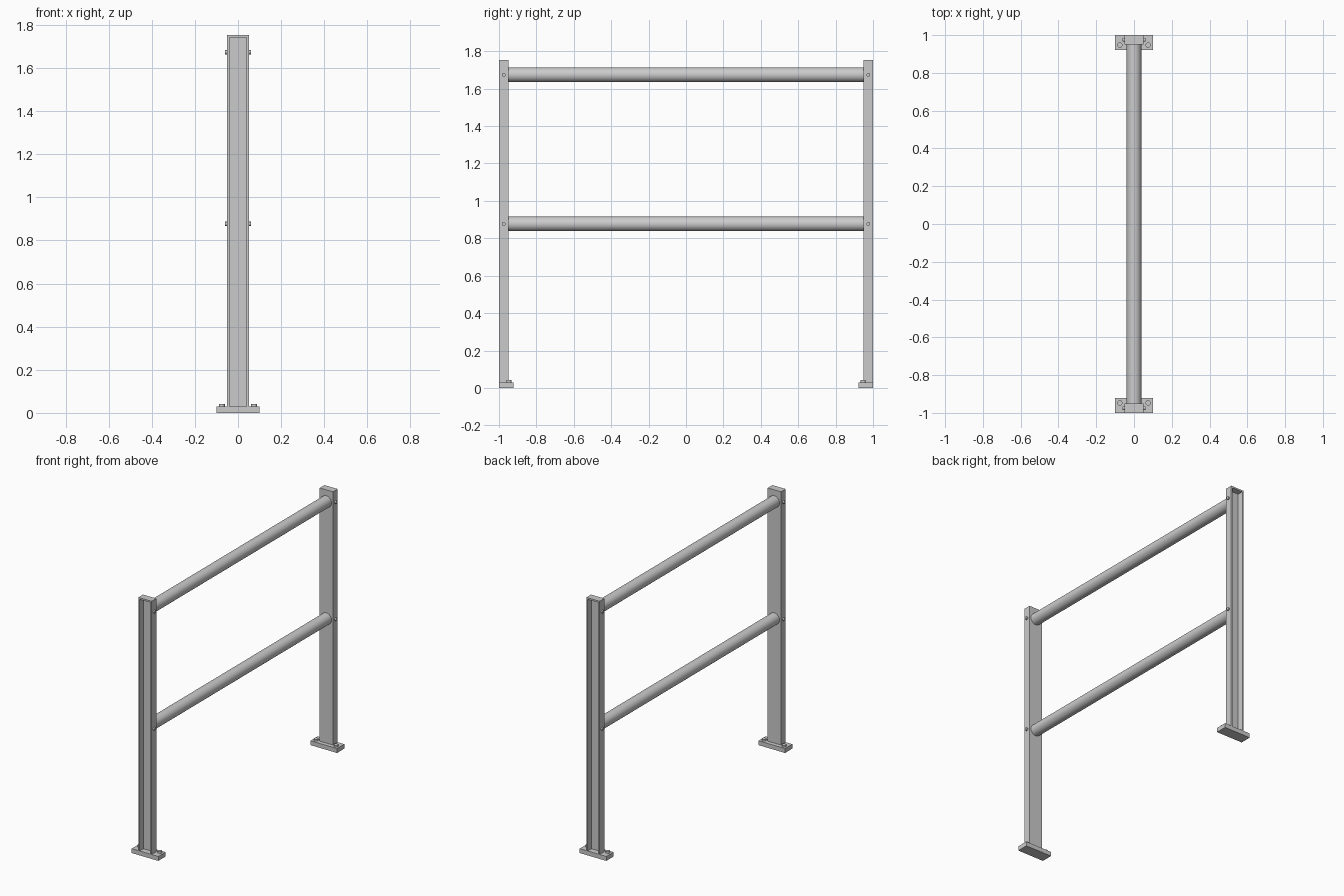
import bpy, bmesh, math
from mathutils import Matrix, Vector

if "Cube" in bpy.data.objects:
    bpy.data.objects.remove(bpy.data.objects["Cube"])


def finish(name, bm, smooth=False):
    bmesh.ops.recalc_face_normals(bm, faces=bm.faces[:])
    mesh = bpy.data.meshes.new(name)
    bm.to_mesh(mesh)
    bm.free()
    ob = bpy.data.objects.new(name, mesh)
    bpy.context.collection.objects.link(ob)
    if smooth:
        bpy.ops.object.select_all(action='DESELECT')
        ob.select_set(True)
        bpy.context.view_layer.objects.active = ob
        bpy.ops.object.shade_smooth_by_angle(angle=math.radians(35))
    return ob


def box(name, lo, hi):
    lo, hi = Vector(lo), Vector(hi)
    bm = bmesh.new()
    bmesh.ops.create_cube(bm, size=1, matrix=Matrix.Translation((lo + hi) / 2)
                          @ Matrix.Diagonal((*(hi - lo), 1)))
    return finish(name, bm)


def cylinder(name, center, radius, length, axis, sides=32):
    turn = Vector((0, 0, 1)).rotation_difference(Vector(axis)).to_matrix().to_4x4()
    bm = bmesh.new()
    bmesh.ops.create_cone(bm, cap_ends=True, segments=sides, radius1=radius,
                          radius2=radius, depth=length,
                          matrix=Matrix.Translation(center) @ turn)
    return finish(name, bm, True)


def extrude_profile(name, points, z0, z1):
    bm = bmesh.new()
    face = bm.faces.new([bm.verts.new((x, y, z0)) for x, y in points])
    top = bmesh.ops.extrude_face_region(bm, geom=[face], use_keep_orig=True)['geom']
    verts = [g for g in top if isinstance(g, bmesh.types.BMVert)]
    bmesh.ops.translate(bm, verts=verts, vec=(0, 0, z1 - z0))
    return finish(name, bm)


RAIL_Z = {"lower": 0.877, "upper": 1.674}

for side, s in (("front", -1), ("back", 1)):
    # Channel post, open to the outside
    w, t, outer, inner = 0.05, 0.01, s, 0.95 * s
    web = inner + s * t
    profile = [(-w, outer), (-w, inner), (w, inner), (w, outer),
               (w - t, outer), (w - t, web), (t - w, web), (t - w, outer)]
    extrude_profile(side + "_post", profile, 0.03, 1.742)

    # Cap and foot plates
    y0, y1 = sorted((outer, inner))
    box(side + "_post_cap", (-w, y0, 1.742), (w, y1, 1.753))
    f0, f1 = sorted((outer, 0.922 * s))
    box(side + "_foot_plate", (-0.1, f0, 0), (0.1, f1, 0.03))

    for hand, h in (("left", -1), ("right", 1)):
        # Anchor bolts in the foot
        cylinder(f"{side}_{hand}_anchor_bolt", (0.075 * h, 0.947 * s, 0.034),
                 0.014, 0.016, (0, 0, 1), 24)
        # Bolts through the post flanges
        for level, z in RAIL_Z.items():
            cylinder(f"{side}_{hand}_{level}_rail_bolt", (0.05 * h, 0.975 * s, z),
                     0.01, 0.02, (1, 0, 0), 24)

# Round rails between the posts
for level, z in RAIL_Z.items():
    cylinder(level + "_rail", (0, 0, z), 0.039, 1.902, (0, 1, 0), 48)
